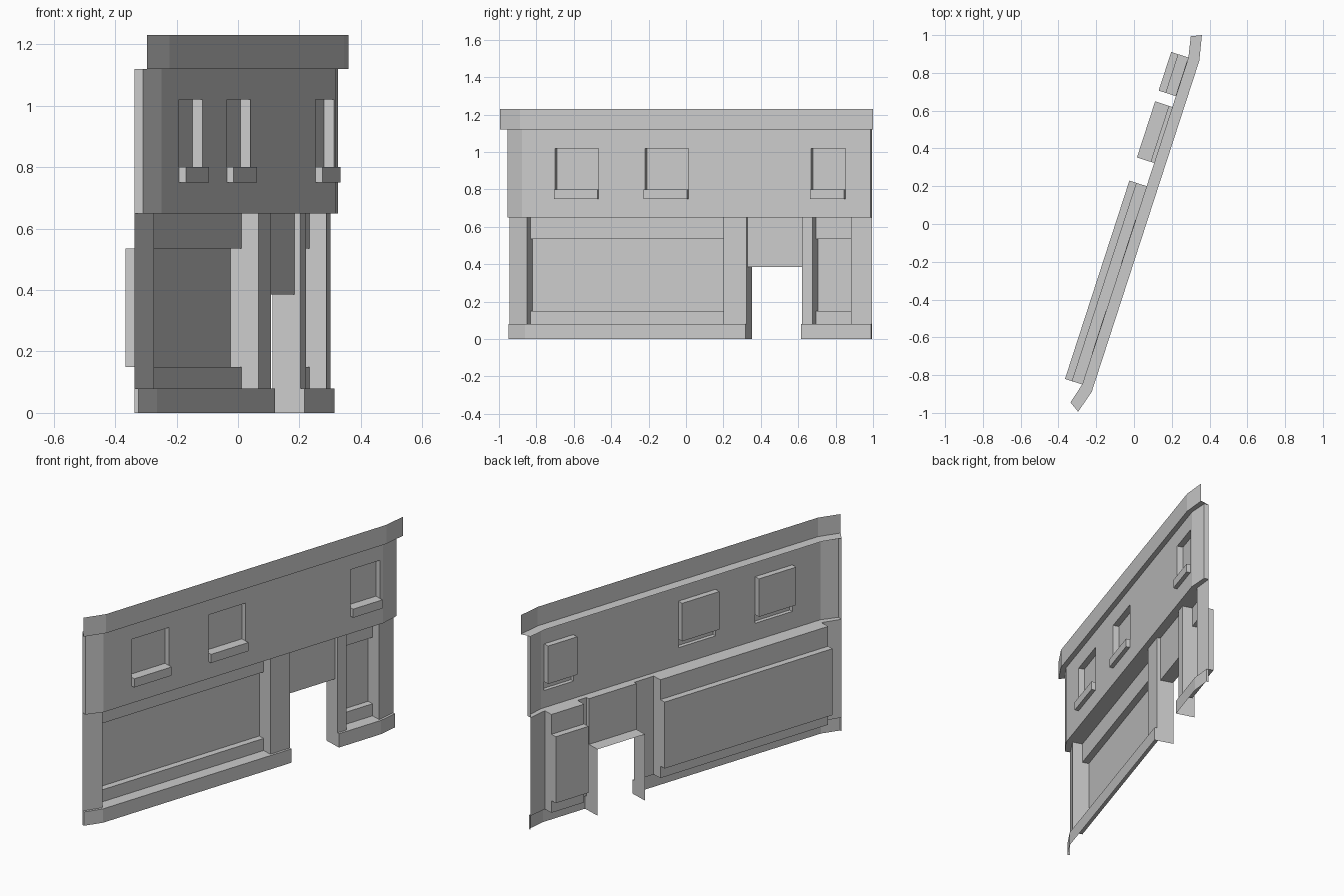
import bpy, bmesh
from mathutils import Vector

if "Cube" in bpy.data.objects:
    bpy.data.objects.remove(bpy.data.objects["Cube"])

# Facade frame: s runs along the wall, t is outward offset from the parapet face
D = Vector((0.309, 0.951))
N = Vector((0.951, -0.309))
P0 = Vector((0.065, 0.0))


def point(st, z):
    p = P0 + D * st[0] + N * st[1]
    return Vector((p.x, p.y, z))


class Part:
    """A sheet-built part made of upright walls and flat ledges."""

    def __init__(self, name):
        self.name, self.bm = name, bmesh.new()

    def quad(self, pts):
        self.bm.faces.new([self.bm.verts.new(p) for p in pts])

    def wall(self, path, z0, z1):
        for a, b in zip(path, path[1:]):
            self.quad([point(a, z0), point(b, z0), point(b, z1), point(a, z1)])

    def ledge(self, outer, inner, z, up=True):
        for i in range(len(outer) - 1):
            pts = [point(q, z) for q in (outer[i], outer[i + 1], inner[i + 1], inner[i])]
            self.quad(pts if up else pts[::-1])

    def shelf(self, s0, s1, t_out, t_in, z, up=True):
        self.ledge([(s0, t_out), (s1, t_out)], [(s0, t_in), (s1, t_in)], z, up)

    def done(self):
        bmesh.ops.remove_doubles(self.bm, verts=self.bm.verts, dist=1e-5)
        me = bpy.data.meshes.new(self.name)
        self.bm.to_mesh(me)
        self.bm.free()
        bpy.context.collection.objects.link(bpy.data.objects.new(self.name, me))


def stepped(ends, bays, t):
    """Plan path along a wall that steps to offset t across each bay."""
    base = ends[1][1]
    mid = []
    for s0, s1 in bays:
        mid += [(s0, base), (s0, t), (s1, t), (s1, base)]
    return ends[:2] + mid + ends[2:]


# Plan lines with angled ends
PARAPET = [(-1.057, -.036), (-.934, 0), (.909, 0), (1.042, -.029)]
UPPER = [(-1.024, -.061), (-.930, -.028), (.908, -.028), (1.018, -.056)]
LOWER = [(-1.022, -.090), (-.913, -.060), (.907, -.060), (1.018, -.083)]
BASE = [(-1.023, -.076), (-.920, -.046), (.908, -.046), (1.018, -.069)]

FRAME, DEEP, LINTEL = -.118, -.156, -.080
PILASTER, WALL, SILL, GLASS = -.060, -.028, -.005, -.062
WINDOWS = [(-.745, -.500), (-.240, .005), (.695, .887)]
SHOPS = [(-.913, .191), (.692, .907)]
DOOR = (.320, .632)

# Parapet with its underside
p = Part("parapet")
p.wall(PARAPET, 1.12, 1.23)
p.ledge(PARAPET, LOWER, 1.12, up=False)
p.done()

# Upper wall: bands with sills stepping out and windows stepping in
p = Part("upper_wall")
p.wall(UPPER, .65, .75)
p.wall(stepped(UPPER, WINDOWS, SILL), .75, .80)
p.wall(stepped(UPPER, WINDOWS, GLASS), .80, 1.02)
p.wall(UPPER, 1.02, 1.12)
for s0, s1 in WINDOWS:
    p.shelf(s0, s1, SILL, WALL, .75, up=False)
    p.shelf(s0, s1, SILL, GLASS, .80)
    p.shelf(s0, s1, WALL, GLASS, 1.02, up=False)
# end returns and underside
p.wall([LOWER[0], UPPER[0]], .65, 1.12)
p.wall([UPPER[3], LOWER[3]], .65, 1.12)
p.ledge(UPPER, LOWER, .65, up=False)
p.done()

# Lower wall: pilasters and frame strips around the shop bays
p = Part("pilasters")
(a0, a1), (b0, b1) = SHOPS
p.wall([LOWER[0], LOWER[1]], .08, .65)
p.wall([(a1, PILASTER), (DOOR[0], PILASTER)], .08, .65)
p.wall([(DOOR[1], PILASTER), (b0, PILASTER)], .08, .65)
p.wall([LOWER[2], LOWER[3]], .08, .65)
p.done()

for name, (s0, s1) in zip(("large_shop_window", "small_shop_window"), SHOPS):
    p = Part(name)
    outer = [(s0, PILASTER), (s0, FRAME), (s1, FRAME), (s1, PILASTER)]
    inner = [(s0, PILASTER), (s0, FRAME), (s0, DEEP), (s1, DEEP), (s1, FRAME), (s1, PILASTER)]
    p.wall(outer, .08, .15)
    p.wall(inner, .15, .535)
    p.wall(outer, .535, .65)
    p.shelf(s0, s1, PILASTER, FRAME, .65, up=False)
    p.shelf(s0, s1, FRAME, DEEP, .535, up=False)
    p.shelf(s0, s1, FRAME, DEEP, .15)
    p.shelf(s0, s1, PILASTER, FRAME, .08)
    p.done()

# Doorway: lintel panel, soffit and open jambs
p = Part("doorway")
d0, d1 = DOOR
p.wall([(d0, PILASTER), (d0, LINTEL), (d1, LINTEL), (d1, PILASTER)], .385, .65)
p.shelf(d0, d1, PILASTER, LINTEL, .65, up=False)
p.shelf(d0, d1, LINTEL, DEEP, .385, up=False)
for z0, z1, t in ((0, .08, -.046), (.08, .385, PILASTER)):
    p.wall([(d0, t), (d0, DEEP)], z0, z1)
    p.wall([(d1, DEEP), (d1, t)], z0, z1)
p.done()

# Base plinth on both sides of the door
p = Part("plinth")
left = BASE[:2] + [(d0, -.046)]
right = [(d1, -.046)] + BASE[2:]
p.wall([LOWER[0]] + left, 0, .08)
p.wall(right + [LOWER[3]], 0, .08)
p.ledge(left, LOWER[:2] + [(d0, PILASTER)], .08)
p.ledge(right, [(d1, PILASTER)] + LOWER[2:], .08)
p.done()
